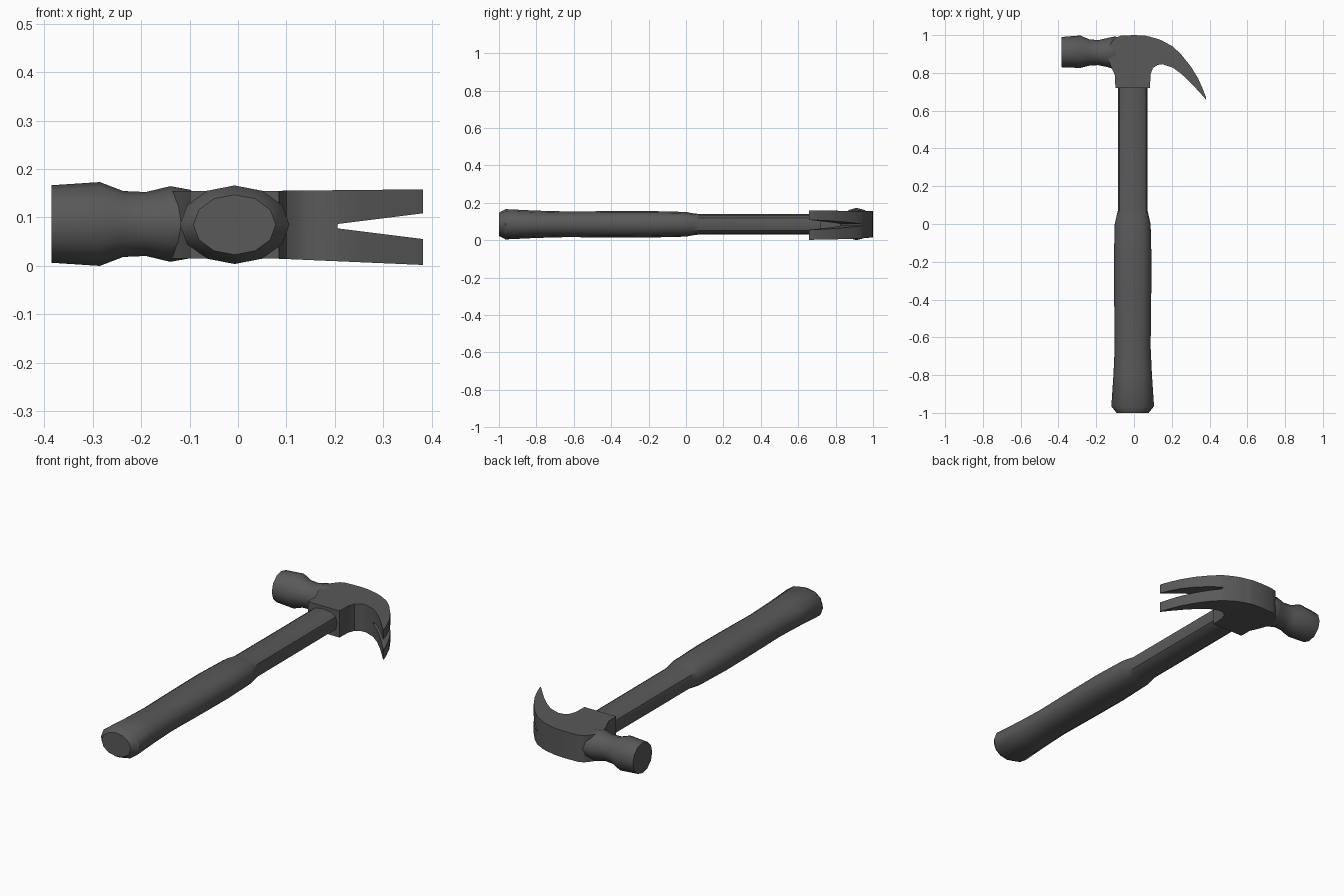
import bpy, bmesh, math

if "Cube" in bpy.data.objects:
    bpy.data.objects.remove(bpy.data.objects["Cube"])

grey = bpy.data.materials.new("dark_grey")
grey.diffuse_color = (0.1, 0.1, 0.1, 1)
grey.use_nodes = True
grey.node_tree.nodes["Principled BSDF"].inputs["Base Color"].default_value = grey.diffuse_color


def finish(bm, name, angle=35):
    bmesh.ops.remove_doubles(bm, verts=bm.verts, dist=0.0002)
    bmesh.ops.recalc_face_normals(bm, faces=bm.faces)
    me = bpy.data.meshes.new(name)
    bm.to_mesh(me)
    bm.free()
    ob = bpy.data.objects.new(name, me)
    bpy.context.collection.objects.link(ob)
    me.materials.append(grey)
    bpy.ops.object.select_all(action='DESELECT')
    bpy.context.view_layer.objects.active = ob
    ob.select_set(True)
    bpy.ops.object.shade_smooth_by_angle(angle=math.radians(angle))
    return ob


def loft(bm, rings, cap_start=True, cap_end=True):
    rows = [[bm.verts.new(p) for p in r] for r in rings]
    n = len(rows[0])
    for a, b in zip(rows, rows[1:]):
        for i in range(n):
            j = (i + 1) % n
            bm.faces.new((a[i], a[j], b[j], b[i]))
    if cap_start:
        bm.faces.new(rows[0])
    if cap_end:
        bm.faces.new(rows[-1])


def oval(n, ra, rb, power=1.0):
    # power below 1 squares the oval off
    out = []
    for i in range(n):
        t = 2 * math.pi * i / n
        c, s = math.cos(t), math.sin(t)
        out.append((ra * math.copysign(abs(c) ** power, c) if abs(c) > 1e-6 else 0.0,
                    rb * math.copysign(abs(s) ** power, s) if abs(s) > 1e-6 else 0.0))
    return out


# Handle: grip, shoulder and shaft as one loft: y, half width, half height, squareness
bm = bmesh.new()
sections = [(-1.0, .085, .062, 1), (-.965, .113, .081, 1), (-.8, .102, .073, .95),
            (-.65, .095, .069, .9), (-.4, .098, .070, .85), (-.2, .100, .071, .85),
            (0, .095, .066, .85), (.03, .088, .060, .8), (.07, .079, .055, .75),
            (.74, .078, .055, .75)]
loft(bm, [[(-.007 + a, y, .085 + b) for a, b in oval(12, rx, rz, p)]
          for y, rx, rz, p in sections], cap_end=False)
finish(bm, "handle", 40)

# Head with split claw: x, lower y, upper y
stations = [(-.145, .90, .92), (-.125, .84, .955), (-.1, .785, .985), (-.099, .72, .986),
            (-.07, .72, .997), (0, .72, 1.0), (.06, .72, .997), (.085, .72, .991),
            (.087, .79, .990), (.1, .825, .987), (.125, .842, .98), (.15, .846, .97),
            (.205, .828, .94), (.206, .8275, .9393), (.25, .795, .897), (.3, .748, .835),
            (.34, .705, .77), (.365, .677, .713), (.382, .657, .668)]


def gap(x):
    return 0 if x < .2055 else .0045 + (x - .205) * .125


bm = bmesh.new()
for side in (-1, 1):
    rows = []
    for x, y0, y1 in stations:
        grow = max(0, x - .08)
        zo = .155 + grow * .01 if side > 0 else .015 - grow * .043
        zi = .082 + side * gap(x)
        rows.append([bm.verts.new(p) for p in
                     ((x, y0, zo), (x, y1, zo), (x, y1, zi), (x, y0, zi))])
    for k, (a, b) in enumerate(zip(rows, rows[1:])):
        for i in range(4):
            # the two halves only have inner walls where the claw is split
            if i == 2 and gap(stations[k + 1][0]) == 0:
                continue
            j = (i + 1) % 4
            bm.faces.new((a[i], a[j], b[j], b[i]))
    bm.faces.new(rows[0])
    bm.faces.new(rows[-1])
finish(bm, "claw_head", 35)

# Striking poll: x, centre y, half depth in y, half height
bm = bmesh.new()
poll = [(-.385, .910, .080, .080), (-.285, .912, .086, .0865), (-.237, .908, .070, .068),
        (-.19, .907, .066, .066), (-.14, .908, .077, .078), (-.10, .905, .088, .071),
        (-.06, .905, .070, .050)]
loft(bm, [[(x, cy + a, .0865 + b) for a, b in oval(12, ry, rz)]
          for x, cy, ry, rz in poll], cap_end=False)
finish(bm, "striking_poll", 40)
